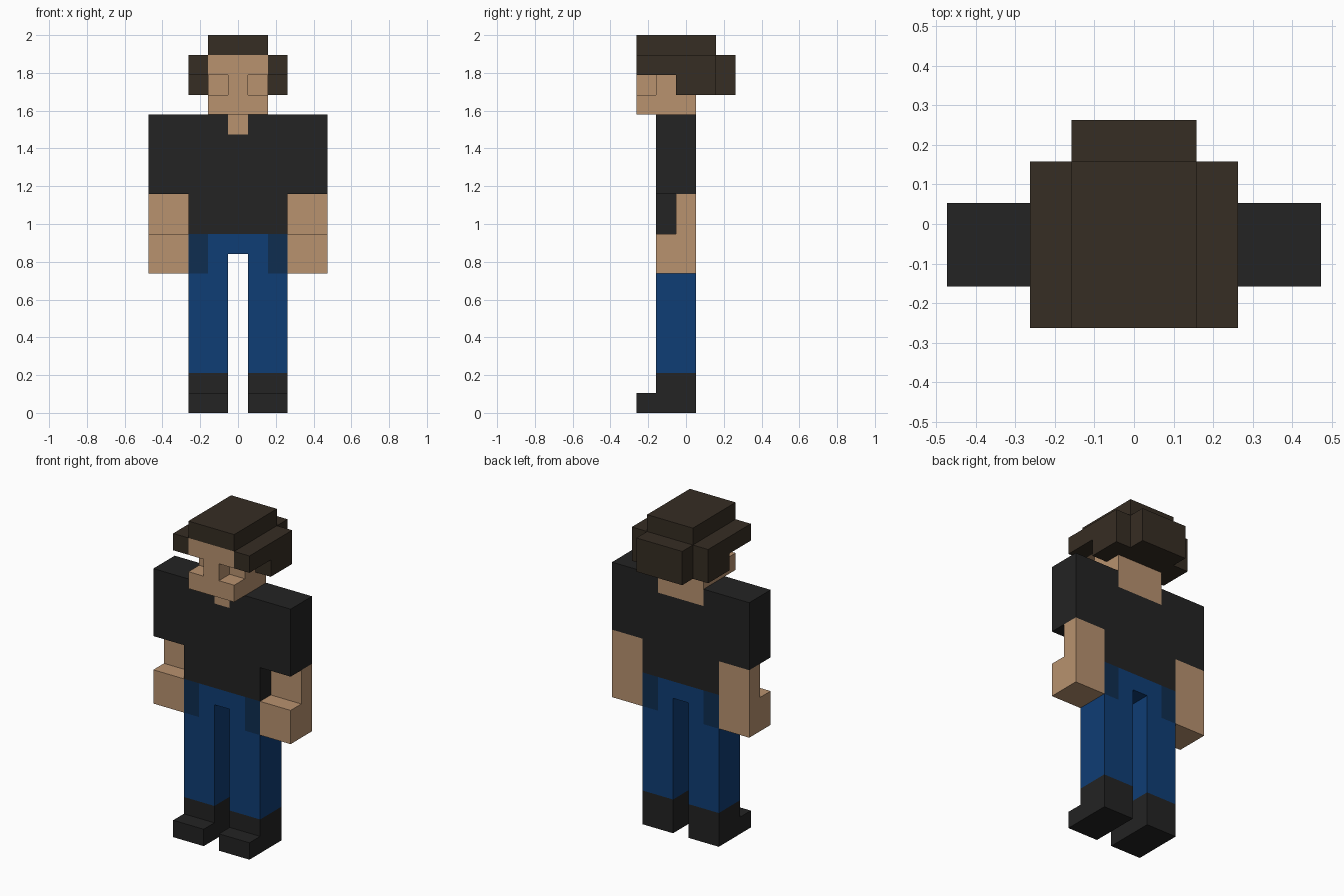
import bpy, bmesh, math
from mathutils import Vector

if "Cube" in bpy.data.objects:
    bpy.data.objects.remove(bpy.data.objects["Cube"])

U = 2 / 19  # one block; the figure is 19 blocks tall


def material(name, srgb):
    m = bpy.data.materials.new(name)
    lin = [((c / 255 + 0.055) / 1.055) ** 2.4 for c in srgb]
    m.diffuse_color = (*lin, 1)
    m.use_nodes = True
    m.node_tree.nodes["Principled BSDF"].inputs["Base Color"].default_value = m.diffuse_color
    return m


black = material("black cloth", (35, 35, 35))
skin = material("skin", (184, 146, 111))
denim = material("blue denim", (15, 61, 117))
pocket = material("dark denim", (14, 45, 80))
brown = material("brown hair", (54, 45, 35))

cells = {}   # block position -> part name
colours = {}  # part name -> material


def box(part, mat, x, y, z, mirror=False):
    """Fill an inclusive range of blocks; later boxes replace earlier ones."""
    colours[part] = mat
    for i in range(x[0], x[1] + 1):
        for j in range(y[0], y[1] + 1):
            for k in range(z[0], z[1] + 1):
                cells[i, j, k] = part
                if mirror:
                    cells[-i, j, k] = part


BODY = (-1, 0)  # depth of the body

# Boots with toes
box("boots", black, (1, 2), BODY, (0, 1), True)
box("boots", black, (1, 2), (-2, -2), (0, 0), True)
# Trousers, hips and pockets
box("trousers", denim, (1, 2), BODY, (2, 7), True)
box("trousers", denim, (-2, 2), BODY, (8, 8))
box("pockets", pocket, (2, 2), BODY, (7, 8), True)
# Shirt with short sleeves
box("shirt", black, (-2, 2), BODY, (9, 14))
box("shirt", black, (3, 4), BODY, (11, 14), True)
# Forearms and hands
box("arms", skin, (3, 4), (0, 0), (9, 10), True)
box("arms", skin, (3, 4), BODY, (7, 8), True)
# Neck, open at the front and wider at the back
box("neck", skin, (0, 0), (-1, -1), (14, 14))
box("neck", skin, (-1, 1), (0, 0), (14, 14))
# Head with recessed eye sockets
box("head", skin, (-1, 1), (-2, 0), (15, 17))
for side in (-1, 1):
    del cells[side, -2, 16]
# Hair: top, sides and back
box("hair", brown, (-1, 1), (-2, 1), (18, 18))
box("hair", brown, (2, 2), (-2, 1), (17, 17), True)
box("hair", brown, (2, 2), (-1 + 1, 1), (16, 16), True)
box("hair", brown, (-1, 1), (1, 2), (16, 17))

AXES = [Vector(v) for v in ((1, 0, 0), (0, 1, 0), (0, 0, 1))]


def build(part):
    """Make the outer skin of one part, with no faces hidden between blocks."""
    bm = bmesh.new()
    for cell in [c for c, p in cells.items() if p == part]:
        centre = Vector(cell) + Vector((0, 0, 0.5))
        for a in range(3):
            for s in (-1, 1):
                n = AXES[a] * s
                if tuple(int(c + d) for c, d in zip(cell, n)) in cells:
                    continue
                u, v = AXES[(a + 1) % 3], AXES[(a + 2) % 3] * s
                corners = [(-1, -1), (1, -1), (1, 1), (-1, 1)]
                bm.faces.new([bm.verts.new((centre + (n + u * p + v * q) / 2) * U)
                              for p, q in corners])
    bmesh.ops.remove_doubles(bm, verts=bm.verts, dist=0.001)
    bmesh.ops.dissolve_limit(bm, angle_limit=math.radians(1),
                             verts=bm.verts, edges=bm.edges)
    mesh = bpy.data.meshes.new(part)
    bm.to_mesh(mesh)
    bm.free()
    mesh.materials.append(colours[part])
    bpy.context.collection.objects.link(bpy.data.objects.new(part, mesh))


for part in colours:
    build(part)
